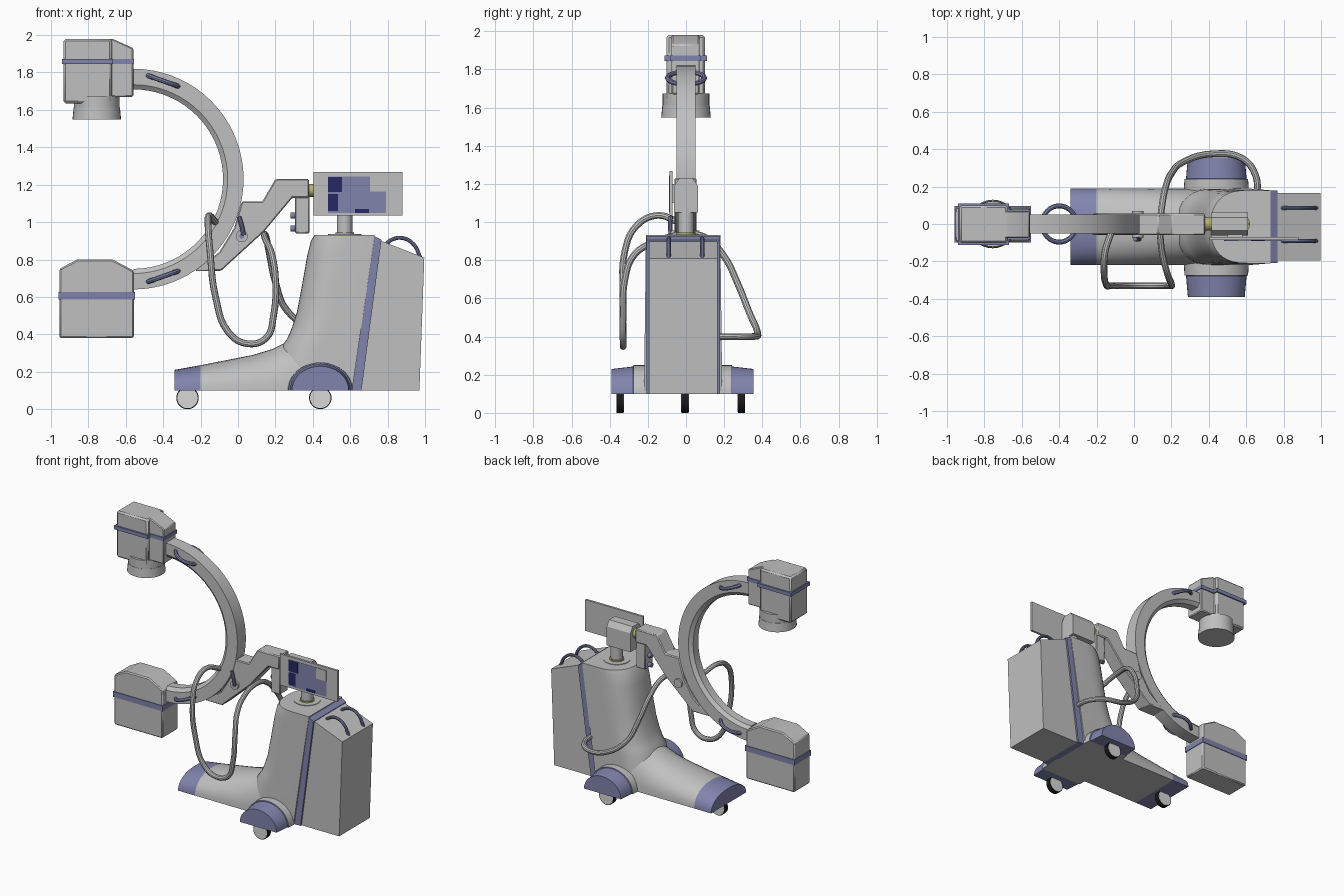
import bpy, bmesh, math
from mathutils import Matrix, Vector

start_cube = bpy.data.objects.get("Cube")
if start_cube:
    bpy.data.objects.remove(start_cube, do_unlink=True)


def material(name, *rgb):
    mat = bpy.data.materials.new(name)
    mat.use_nodes = True
    mat.diffuse_color = (*rgb, 1)
    mat.node_tree.nodes["Principled BSDF"].inputs["Base Color"].default_value = (*rgb, 1)
    return mat


grey = material("light grey", .53, .53, .53)
blue = material("slate blue", .22, .23, .42)
navy = material("navy", .02, .02, .13)
black = material("black", .01, .01, .01)
olive = material("olive yellow", .45, .45, .16)
hub_grey = material("pale grey", .68, .68, .68)


def finish(name, bm, *mats, bevel=0):
    """Turn a bmesh into a shaded object."""
    bmesh.ops.recalc_face_normals(bm, faces=bm.faces)
    mesh = bpy.data.meshes.new(name)
    bm.to_mesh(mesh)
    bm.free()
    obj = bpy.data.objects.new(name, mesh)
    bpy.context.collection.objects.link(obj)
    for mat in mats:
        mesh.materials.append(mat)
    if bevel:
        mod = obj.modifiers.new("edge chamfer", "BEVEL")
        mod.width = bevel
        mod.segments = 1
    smooth(obj)
    return obj


def smooth(obj):
    bpy.ops.object.select_all(action="DESELECT")
    obj.select_set(True)
    bpy.context.view_layer.objects.active = obj
    bpy.ops.object.shade_smooth_by_angle(angle=math.radians(32))


def loft(name, rings, *mats, slots=None):
    """Skin a row of equal rings; slots gives the colour slot of each span."""
    bm = bmesh.new()
    rows = [[bm.verts.new(p) for p in ring] for ring in rings]
    count = len(rows[0])
    for span, (a, b) in enumerate(zip(rows, rows[1:])):
        for i in range(count):
            j = (i + 1) % count
            face = bm.faces.new((a[i], a[j], b[j], b[i]))
            face.material_index = slots[span] if slots else 0
    bm.faces.new(rows[0]).material_index = slots[0] if slots else 0
    bm.faces.new(rows[-1]).material_index = slots[-1] if slots else 0
    return finish(name, bm, *mats)


def prism(name, profile, y_front, y_back, mat, bevel=0):
    """Extrude an x-z profile along y."""
    bm = bmesh.new()
    face = bm.faces.new([bm.verts.new((x, y_front, z)) for x, z in profile])
    new = bmesh.ops.extrude_face_region(bm, geom=[face])["geom"]
    bmesh.ops.translate(bm, vec=(0, y_back - y_front, 0),
                        verts=[v for v in new if isinstance(v, bmesh.types.BMVert)])
    return finish(name, bm, mat, bevel=bevel)


def box(name, x, y, z, mat, bevel=0):
    corners = [(x[0], z[0]), (x[1], z[0]), (x[1], z[1]), (x[0], z[1])]
    return prism(name, corners, *y, mat, bevel)


def cylinder(name, start, end, radius, mat, end_radius=None, sides=32):
    start, end = Vector(start), Vector(end)
    axis = end - start
    turn = axis.to_track_quat("Z", "Y").to_matrix().to_4x4()
    bm = bmesh.new()
    bmesh.ops.create_cone(bm, cap_ends=True, segments=sides, radius1=radius,
                          radius2=end_radius or radius, depth=axis.length,
                          matrix=Matrix.Translation((start + end) / 2) @ turn)
    return finish(name, bm, mat)


def tube(name, points, radius, mat):
    """Round tube through the points."""
    data = bpy.data.curves.new(name, "CURVE")
    data.dimensions = "3D"
    data.bevel_depth = radius
    data.bevel_resolution = 3
    data.resolution_u = 5
    data.use_fill_caps = True
    spline = data.splines.new("BEZIER")
    spline.bezier_points.add(len(points) - 1)
    for knot, point in zip(spline.bezier_points, points):
        knot.co = point
        knot.handle_left_type = knot.handle_right_type = "AUTO"
    data.materials.append(mat)
    obj = bpy.data.objects.new(name, data)
    bpy.context.collection.objects.link(obj)
    bpy.ops.object.select_all(action="DESELECT")
    obj.select_set(True)
    bpy.context.view_layer.objects.active = obj
    bpy.ops.object.convert(target="MESH")
    smooth(bpy.context.object)


def arch(half_width, height, power=1, steps=20):
    """Half oval standing on zero, as (across, up) pairs."""
    for i in range(steps + 1):
        c, s = math.cos(math.pi * i / steps), math.sin(math.pi * i / steps)
        yield math.copysign(abs(c) ** power, c) * half_width, abs(s) ** power * height


middle, floor = -.015, .1

# Low arched foot with a coloured toe
foot_tops = [(-.34, .21), (-.2, .235), (.08, .29), (.18, .32), (.26, .36), (.34, .42), (.5, .45)]
loft("base_foot", [[(x, middle + a, floor + u) for a, u in arch(.205, top - floor, .9)]
                   for x, top in foot_tops], grey, blue, slots=[1, 0, 0, 0, 0, 0])

# Upright column with a rounded front that flares into the foot
column_fronts = [(.1, .2), (.33, .23), (.38, .265), (.44, .29), (.52, .315), (.65, .34),
                 (.82, .37), (.9, .39), (.932, .41)]
rings = []
for z, front in column_fronts:
    back = .61 + (z - floor) * .145
    half = .205 - (z - floor) * .012
    ring = [(front + .2 - u, middle + a, z) for a, u in arch(half, .2, .8)]
    rings.append(ring + [(back, middle - half, z), (back, middle + half, z)])
loft("column", rings, grey)

# Rear cabinet, coloured seam and push handles
prism("cabinet", [(.66, .1), (.97, .1), (.996, .81), (.765, .9)], -.195, .165, grey)
prism("cabinet_seam", [(.61, .1), (.66, .1), (.767, .905), (.73, .925)], -.208, .178, blue)
for side, y in (("right", -.09), ("left", .085)):
    tube("push_handle_" + side, [(.78, y, .87), (.82, y, .905), (.88, y, .915), (.94, y, .88),
                                 (.975, y, .81)], .011, blue)

# Outrigger pods with coloured caps
for side, sign, reach in (("right", -1, .39), ("left", 1, .355)):
    stations = [(.1, .18, .15), (reach - .115, .17, .15), (reach - .113, .162, .143),
                (reach, .152, .13)]
    loft("pod_" + side, [[(.44 + a, sign * y, floor + u) for a, u in arch(w, h)]
                         for y, w, h in stations], grey, blue, slots=[0, 1, 1])

# Castors: dark tyre with pale discs
for name, x, y in (("toe", -.27, -.005), ("right", .44, -.345), ("left", .44, .29)):
    cylinder("tyre_" + name, (x, y - .018, .06), (x, y + .018, .06), .06, black)
    cylinder("wheel_disc_" + name, (x, y - .02, .06), (x, y + .02, .06), .055, hub_grey)
    box("castor_stem_" + name, (x - .02, x + .02), (y - .012, y + .012), (.06, .13), black)

# C-shaped arm: chamfered section swept through half a turn
section = [(.48, -.03), (.505, -.05), (.59, -.05), (.59, .05), (.505, .05), (.48, .03)]
sweep = [math.radians(-90 + 5 * i) for i in range(37)]
loft("c_arm", [[(-.56 + r * math.cos(t), y, 1.23 + r * math.sin(t)) for r, y in section]
               for t in sweep], grey)

# Grip rings around both ends of the arm
for name, z, tilt in (("upper", 1.755, .34), ("lower", .71, -.34)):
    bpy.ops.mesh.primitive_torus_add(location=(-.4, 0, z), rotation=(0, tilt, 0),
                                     major_radius=.097, minor_radius=.013,
                                     major_segments=32, minor_segments=8)
    ring = bpy.context.object
    ring.name = "grip_ring_" + name
    ring.data.materials.append(blue)
    smooth(ring)

# Source head at the top of the arm
box("source_head", (-.933, -.675), (-.102, .1), (1.635, 1.98), grey, .012)
prism("source_neck", [(-.7, 1.67), (-.56, 1.67), (-.56, 1.93), (-.67, 1.98), (-.7, 1.98)],
      -.075, .07, grey, .006)
box("source_band", (-.942, -.668), (-.113, .11), (1.845, 1.872), blue)
box("source_neck_band", (-.68, -.555), (-.082, .077), (1.845, 1.872), blue)
cylinder("collimator", (-.755, 0, 1.57), (-.755, 0, 1.675), .122, grey)
cylinder("collimator_rim", (-.755, 0, 1.548), (-.755, 0, 1.612), .13, grey, .124)

# Detector housing at the bottom of the arm
prism("detector", [(-.955, .38), (-.557, .38), (-.557, .74), (-.67, .8), (-.86, .8), (-.955, .75)],
      -.095, .09, grey, .008)
box("detector_band", (-.96, -.552), (-.1, .095), (.587, .627), blue)

# Bracket that carries the arm, with lock lever and control block
prism("arm_bracket", [(-.23, .74), (-.09, .74), (.14, .95), (.29, 1.13), (.38, 1.13), (.38, 1.23),
                      (.2, 1.23), (.13, 1.11), (.02, 1.11), (-.02, .97), (-.1, .84)],
      -.06, .055, grey, .006)
cylinder("lock_hub", (.02, -.075, .925), (.02, .07, .925), .032, grey)
cylinder("lock_pin", (.02, -.08, .925), (.02, -.07, .925), .014, blue)
tube("lock_lever", [(.03, -.08, .93), (.02, -.083, .98), (.005, -.08, 1.03)], .012, blue)
box("control_block", (.305, .382), (-.05, .045), (.94, 1.14), grey, .006)
for z in (.965, 1.035):
    cylinder("control_knob", (.28, 0, z), (.31, 0, z), .016, blue)

# Swivel post and head block
cylinder("post", (.57, 0, .93), (.57, 0, 1.08), .042, grey)
cylinder("post_collar", (.57, 0, .93), (.57, 0, .945), .05, olive)
cylinder("post_plate", (.57, 0, .93), (.57, 0, .936), .09, grey)
cylinder("head_shaft", (.37, 0, 1.17), (.43, 0, 1.17), .035, olive)
block = [(-.062, 1.05), (.062, 1.05), (.062, 1.19), (.035, 1.23), (-.035, 1.23), (-.062, 1.19)]
loft("head_block", [[(x, y, z) for y, z in block] for x in (.415, .61)], grey)

# Monitor with a display made of thin plates
box("monitor", (.405, .88), (-.086, -.07), (1.035, 1.267), grey)
box("monitor_mount", (.5, .58), (-.072, -.05), (1.1, 1.2), grey)
box("display", (.48, .79), (-.088, -.085), (1.05, 1.245), blue)
box("display_margin", (.705, .79), (-.09, -.087), (1.165, 1.245), grey)
for x, z in (((.48, .555), (1.16, 1.24)), ((.48, .535), (1.06, 1.15)), ((.625, .7), (1.05, 1.07))):
    box("display_patch", x, (-.09, -.087), z, navy)

# Hanging hose from the bracket, round the column and into its far side
tube("hose", [(-.12, -.04, 1), (-.155, -.15, 1.035), (-.16, -.26, .98), (-.15, -.32, .85),
              (-.12, -.33, .6), (-.05, -.33, .41), (.05, -.33, .35), (.15, -.33, .38),
              (.19, -.33, .5), (.2, -.32, .7), (.18, -.27, .83), (.15, -.15, .9),
              (.14, 0, .935), (.15, .1, .92), (.17, .2, .82), (.2, .27, .68),
              (.26, .33, .53), (.42, .375, .42), (.58, .35, .4), (.65, .26, .4),
              (.66, .14, .4)], .018, grey)
